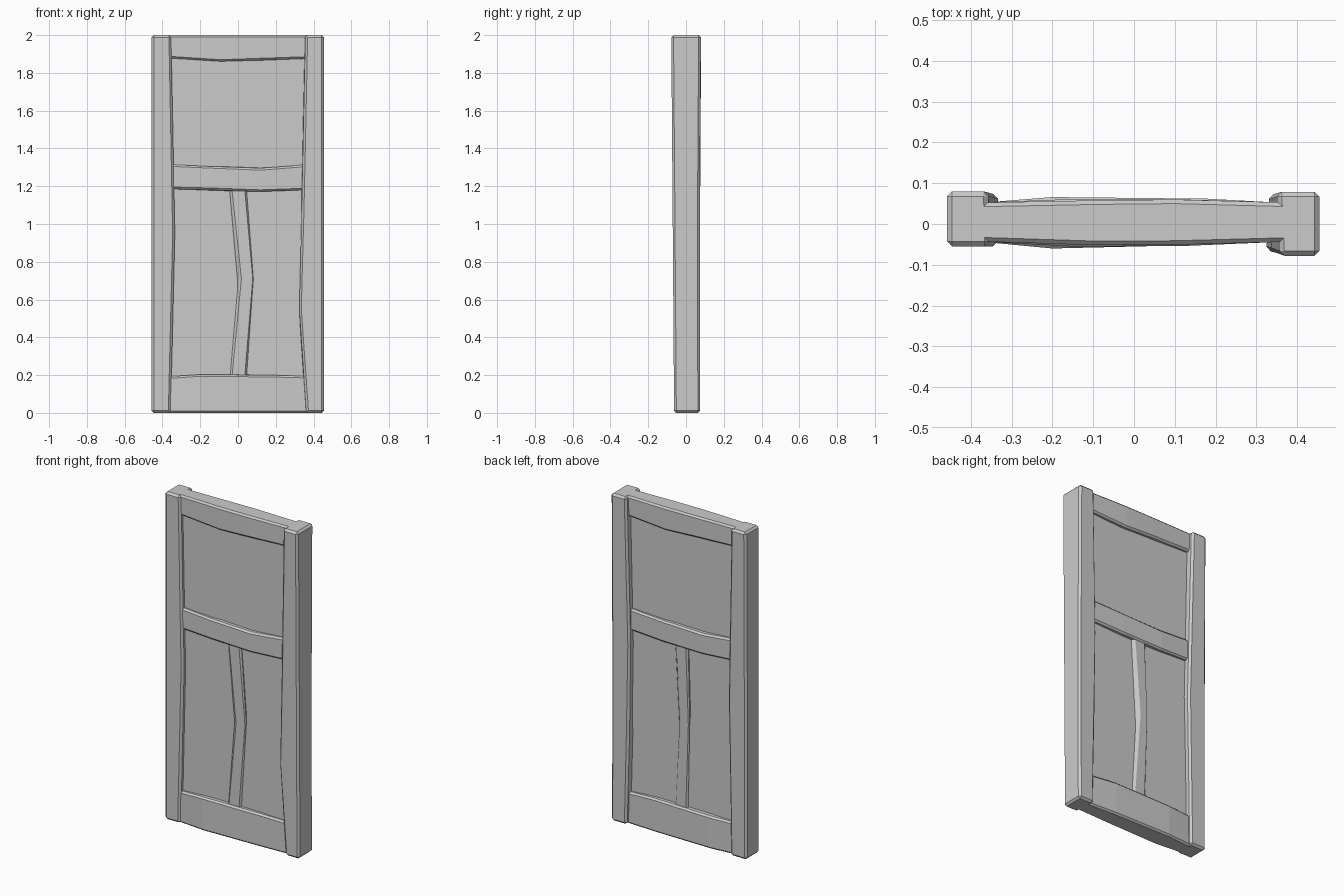
import bpy


def bar(name, axis, stations, bevel=0.01):
    """Loft a four-sided bar along 'x' or 'z'.
    Station: (t, front_lo, front_hi, front_y, back_lo, back_hi, back_y)."""
    verts, faces = [], []
    for t, flo, fhi, fy, blo, bhi, by in stations:
        for w, y in ((flo, fy), (fhi, fy), (bhi, by), (blo, by)):
            verts.append((t, y, w) if axis == 'x' else (w, y, t))
    n = len(stations)
    for s in range(n - 1):
        for i in range(4):
            j = (i + 1) % 4
            faces.append((4 * s + i, 4 * s + j, 4 * s + 4 + j, 4 * s + 4 + i))
    faces += [(3, 2, 1, 0), tuple(4 * (n - 1) + i for i in range(4))]
    mesh = bpy.data.meshes.new(name)
    mesh.from_pydata(verts, [], faces)
    if axis == 'x':
        mesh.flip_normals()
    obj = bpy.data.objects.new(name, mesh)
    bpy.context.collection.objects.link(obj)
    if bevel:
        mod = obj.modifiers.new("chipped_edges", 'BEVEL')
        mod.width = bevel
        mod.segments = 1
        mod.limit_method = 'ANGLE'
    return obj


# Side posts, with bowed inner edges
bar("left_stile", 'z', [
    (0.0, -0.458, -0.357, -0.055, -0.458, -0.350, 0.073),
    (0.95, -0.458, -0.334, -0.055, -0.458, -0.334, 0.074),
    (2.0, -0.458, -0.354, -0.055, -0.458, -0.357, 0.080)], 0.012)
bar("right_stile", 'z', [
    (0.0, 0.362, 0.455, -0.063, 0.352, 0.455, 0.075),
    (0.55, 0.323, 0.455, -0.067, 0.340, 0.455, 0.073),
    (1.1, 0.338, 0.455, -0.071, 0.330, 0.455, 0.073),
    (2.0, 0.357, 0.455, -0.078, 0.350, 0.455, 0.079)], 0.012)

# Horizontal rails, bulging and slightly bent
bar("top_rail", 'x', [
    (-0.40, 1.880, 2.0, -0.042, 1.880, 2.0, 0.052),
    (-0.09, 1.860, 2.0, -0.052, 1.870, 2.0, 0.058),
    (0.10, 1.867, 2.0, -0.051, 1.860, 2.0, 0.060),
    (0.40, 1.877, 2.0, -0.043, 1.880, 2.0, 0.052)])
bar("middle_rail", 'x', [
    (-0.40, 1.187, 1.317, -0.042, 1.183, 1.317, 0.052),
    (-0.15, 1.181, 1.306, -0.055, 1.170, 1.297, 0.061),
    (0.12, 1.171, 1.295, -0.054, 1.174, 1.305, 0.060),
    (0.40, 1.181, 1.317, -0.042, 1.187, 1.317, 0.052)])
bar("bottom_rail", 'x', [
    (-0.40, 0.0, 0.190, -0.041, 0.0, 0.195, 0.050),
    (-0.20, 0.0, 0.204, -0.060, 0.0, 0.198, 0.066),
    (0.18, 0.0, 0.200, -0.051, 0.0, 0.204, 0.062),
    (0.40, 0.0, 0.194, -0.042, 0.0, 0.190, 0.050)])

# Crooked centre post of the lower half
bar("centre_mullion", 'z', [
    (0.15, -0.046, 0.042, -0.042, -0.042, 0.046, 0.050),
    (0.71, 0.008, 0.088, -0.044, -0.062, 0.006, 0.052),
    (1.22, -0.046, 0.042, -0.042, -0.042, 0.046, 0.050)])

# Recessed panels behind the frame
for name, lo, hi in (("upper_panel", 1.25, 1.93), ("lower_panel", 0.1, 1.25)):
    bar(name, 'x', [(x, lo, hi, -0.028, lo, hi, 0.034)
                    for x in (-0.40, 0.40)], 0)
